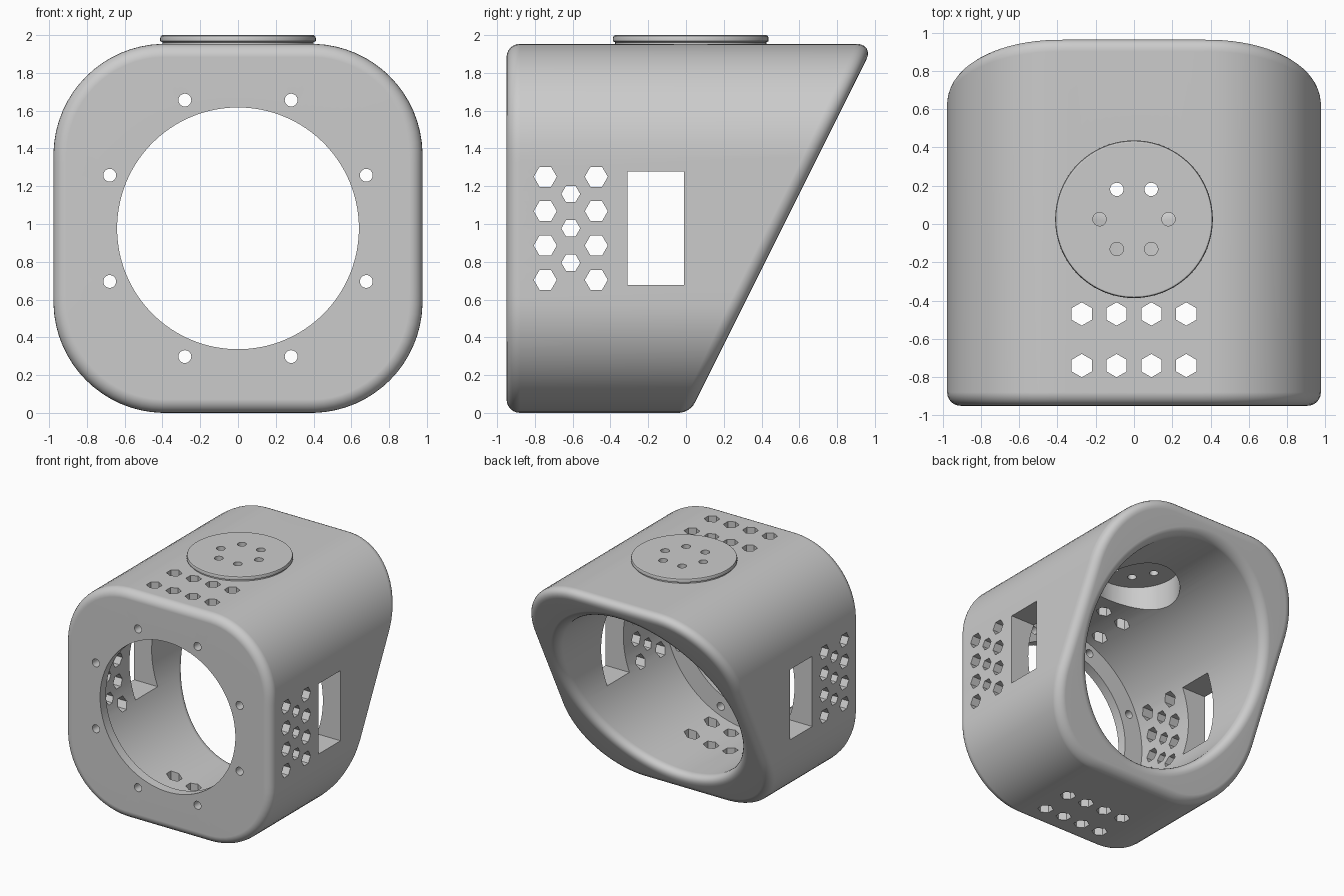
import bpy, bmesh, math
from mathutils import Matrix, Vector

cube = bpy.data.objects.get("Cube")
if cube:
    bpy.data.objects.remove(cube, do_unlink=True)

HALF = 0.977        # half width of the housing, also the height of its axis
CORNER = 0.59       # radius of the rounded-square section
BORE = 0.81         # inner radius
LIP = 0.64          # front opening radius
FRONT = -0.95
LIP_BACK = FRONT + 0.08
STEPS = 128
CAP_Y = 0.025

grey = bpy.data.materials.new("mid grey")
grey.use_nodes = True
grey.diffuse_color = (0.6, 0.6, 0.6, 1)
grey.node_tree.nodes["Principled BSDF"].inputs["Base Color"].default_value = grey.diffuse_color


def make_object(name, bm):
    bmesh.ops.recalc_face_normals(bm, faces=bm.faces)
    mesh = bpy.data.meshes.new(name)
    bm.to_mesh(mesh)
    bm.free()
    mesh.materials.append(grey)
    obj = bpy.data.objects.new(name, mesh)
    bpy.context.collection.objects.link(obj)
    return obj


def select_only(obj):
    bpy.ops.object.select_all(action='DESELECT')
    obj.select_set(True)
    bpy.context.view_layer.objects.active = obj


def cut(obj, bm):
    """Subtract the cutter mesh, then discard it."""
    cutter = make_object("cutter", bm)
    cutter.hide_render = True
    mod = obj.modifiers.new("openings", 'BOOLEAN')
    mod.operation = 'DIFFERENCE'
    mod.solver = 'EXACT'
    mod.object = cutter
    select_only(obj)
    bpy.ops.object.modifier_apply(modifier=mod.name)
    bpy.data.objects.remove(cutter, do_unlink=True)


def finish(obj):
    select_only(obj)
    bpy.ops.object.shade_smooth_by_angle(angle=math.radians(35))
    mod = obj.modifiers.new("clean shading", 'WEIGHTED_NORMAL')
    mod.keep_sharp = True


TURN = {'X': Matrix.Rotation(math.pi / 2, 4, 'Y'),
        'Y': Matrix.Rotation(math.pi / 2, 4, 'X'),
        'Z': Matrix.Identity(4)}


def prism(bm, centre, axis, radius, sides, depth):
    bmesh.ops.create_cone(bm, cap_ends=True, segments=sides, radius1=radius,
                          radius2=radius, depth=depth,
                          matrix=Matrix.Translation(centre) @ TURN[axis])


def square_reach(angle):
    """Distance from the axis to the rounded square at an angle."""
    dx, dz = abs(math.cos(angle)), abs(math.sin(angle))
    reach = HALF / max(dx, dz)
    inner = HALF - CORNER
    if reach * min(dx, dz) <= inner:
        return reach
    b = inner * (dx + dz)
    return b + math.sqrt(b * b - 2 * inner * inner + CORNER * CORNER)


def slant(z):
    return 0.02 + 0.5 * z


def ring(bm, reach, depth):
    verts = []
    for i in range(STEPS):
        a = 2 * math.pi * i / STEPS
        r = reach(a)
        z = HALF + r * math.sin(a)
        verts.append(bm.verts.new((r * math.cos(a), depth(z), z)))
    return verts


def bridge(bm, first, second):
    n = len(first)
    for i in range(n):
        j = (i + 1) % n
        bm.faces.new((first[i], first[j], second[j], second[i]))


# Housing: rounded-square shell with a slanted back and a front lip
bm = bmesh.new()
rings = [ring(bm, square_reach, lambda z: FRONT),
         ring(bm, square_reach, slant),
         ring(bm, lambda a: BORE, slant),
         ring(bm, lambda a: BORE, lambda z: LIP_BACK),
         ring(bm, lambda a: LIP, lambda z: LIP_BACK),
         ring(bm, lambda a: LIP, lambda z: FRONT)]
for first, second in zip(rings, rings[1:] + rings[:1]):
    bridge(bm, first, second)
bmesh.ops.recalc_face_normals(bm, faces=bm.faces)
soft = [bm.edges.get((r[i], r[(i + 1) % STEPS]))
        for r in rings[:3] for i in range(STEPS)]
bmesh.ops.bevel(bm, geom=soft, offset=0.1, offset_type='WIDTH', segments=6,
                profile=0.5, affect='EDGES', clamp_overlap=False)
housing = make_object("housing", bm)

# Openings in the housing walls
bm = bmesh.new()
WALL = 0.9
for side in (-1, 1):
    # window
    bmesh.ops.create_cube(bm, size=1, matrix=Matrix.Translation(
        (side * WALL, -0.16, HALF)) @ Matrix.Diagonal((0.5, 0.3, 0.6, 1)))
    # large and small side vents
    for y in (-0.745, -0.475):
        for k in range(4):
            prism(bm, (side * WALL, y, HALF + (k - 1.5) * 0.182), 'X', 0.061, 6, 0.5)
    for k in (-1, 0, 1):
        prism(bm, (side * WALL, -0.61, HALF + k * 0.182), 'X', 0.05, 6, 0.5)
    # top and bottom vents
    for y in (-0.74, -0.47):
        for k in range(4):
            prism(bm, ((k - 1.5) * 0.182, y, HALF + side * WALL), 'Z', 0.061, 6, 0.5)
# screw holes in the lip
for k in range(8):
    a = math.radians(22.5 + 45 * k)
    prism(bm, (0.735 * math.cos(a), FRONT, HALF + 0.735 * math.sin(a)), 'Y', 0.034, 24, 0.24)
# well under the cap
prism(bm, (0, CAP_Y, HALF + WALL), 'Z', 0.34, 64, 0.5)
cut(housing, bm)
finish(housing)

# Cap: thin turned disc with a softened rim
bm = bmesh.new()
profile = [(0.4, 1.94), (0.4, 1.962), (0.412, 1.968), (0.412, 1.985),
           (0.408, 1.995), (0.4, 2.0)]
loops = []
for r, z in profile:
    loops.append([bm.verts.new(Vector((r * math.cos(a), CAP_Y + r * math.sin(a), z)))
                  for a in (2 * math.pi * i / 96 for i in range(96))])
for first, second in zip(loops, loops[1:]):
    bridge(bm, first, second)
bm.faces.new(loops[0])
bm.faces.new(loops[-1])
cap = make_object("top_cap", bm)

# Ring of small holes in the cap
bm = bmesh.new()
for k in range(6):
    a = math.pi * k / 3
    prism(bm, (0.18 * math.cos(a), CAP_Y + 0.18 * math.sin(a), 1.97), 'Z', 0.035, 24, 0.2)
cut(cap, bm)
finish(cap)
